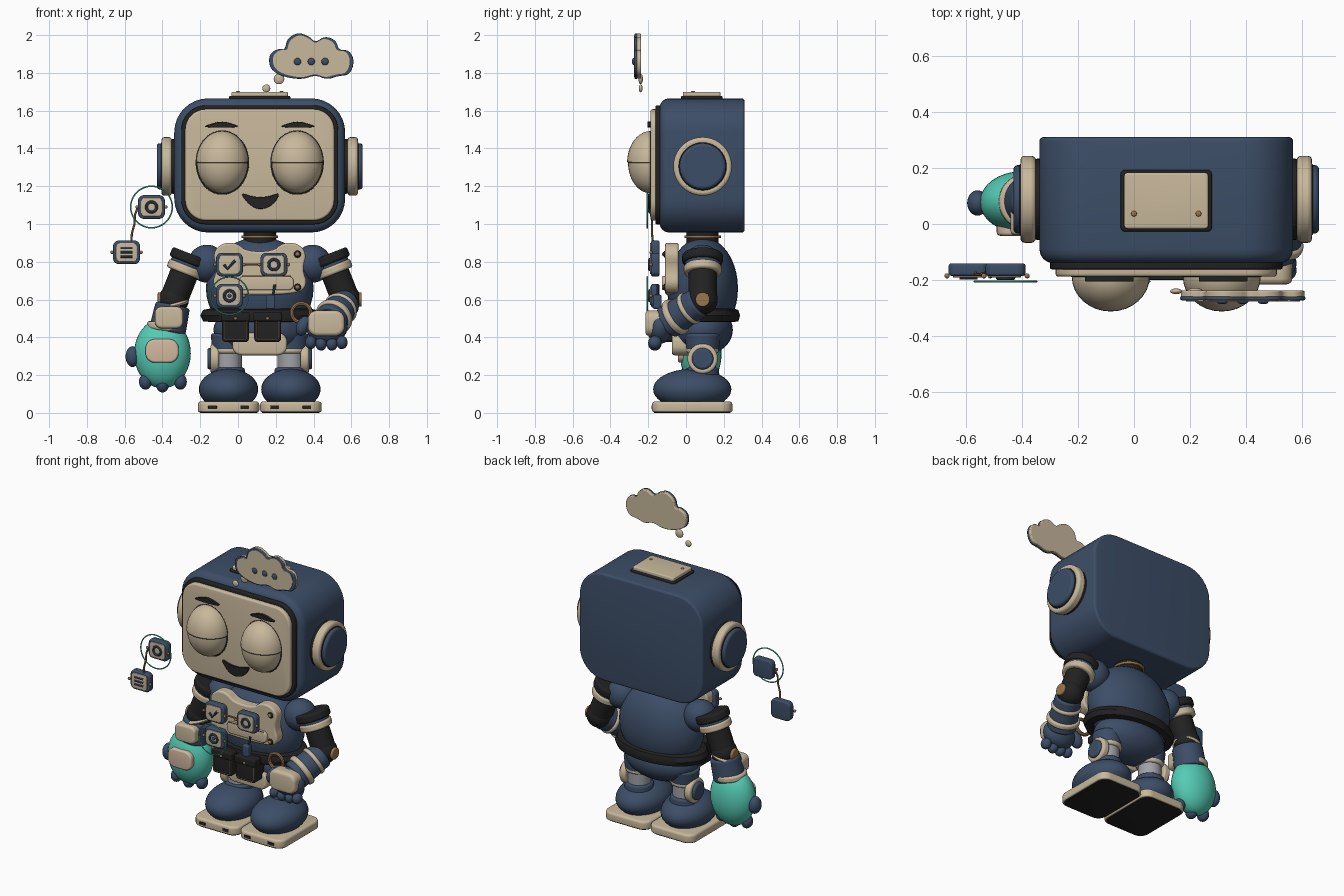
import bpy, bmesh, math
from mathutils import Vector, Matrix

if "Cube" in bpy.data.objects:
    bpy.data.objects.remove(bpy.data.objects["Cube"], do_unlink=True)

CX, CY = 0.115, 0.088      # body axis
made = []


def paint(name, rgb):
    m = bpy.data.materials.new(name)
    m.use_nodes = True
    m.diffuse_color = (*rgb, 1)
    m.node_tree.nodes["Principled BSDF"].inputs["Base Color"].default_value = (*rgb, 1)
    return m


navy = paint("navy", (0.045, 0.075, 0.135))
cream = paint("cream", (0.58, 0.48, 0.33))
black = paint("black", (0.016, 0.016, 0.017))
gold = paint("gold", (0.32, 0.18, 0.07))
teal = paint("teal", (0.09, 0.6, 0.46))
grey = paint("grey", (0.35, 0.36, 0.39))
blush = paint("blush cream", (0.65, 0.48, 0.35))


def finish(name, bm, mat, bevel=0):
    bmesh.ops.recalc_face_normals(bm, faces=bm.faces)
    me = bpy.data.meshes.new(name)
    bm.to_mesh(me)
    bm.free()
    me.materials.append(mat)
    ob = bpy.data.objects.new(name, me)
    bpy.context.collection.objects.link(ob)
    if bevel:
        b = ob.modifiers.new("Bevel", "BEVEL")
        b.width, b.segments, b.limit_method = bevel, 3, "ANGLE"
        b.angle_limit = math.radians(40)
    made.append(ob)
    return ob


def ball(name, mat, loc, size, rot=0, upper=False):
    bm = bmesh.new()
    bmesh.ops.create_uvsphere(bm, u_segments=32, v_segments=20, radius=1)
    if upper:
        bmesh.ops.bisect_plane(bm, geom=bm.verts[:] + bm.edges[:] + bm.faces[:],
                               plane_co=(0, 0, 0.02), plane_no=(0, 0, 1), clear_inner=True)
    size = (size,) * 3 if isinstance(size, float) else size
    bm.transform(Matrix.Translation(loc) @ Matrix.Rotation(rot, 4, "Y") @ Matrix.Diagonal((*size, 1)))
    return finish(name, bm, mat)


def tube(name, mat, a, b, r1, r2=None, bevel=0.012):
    a, b = Vector(a), Vector(b)
    bm = bmesh.new()
    bmesh.ops.create_cone(bm, cap_ends=True, segments=40, radius1=r1, radius2=r2 or r1, depth=(b - a).length)
    turn = (b - a).to_track_quat("Z", "Y").to_matrix().to_4x4()
    bm.transform(Matrix.Translation((a + b) / 2) @ turn)
    return finish(name, bm, mat, bevel)


def rounded(w, h, r, n=8):
    r = max(r, 0.001)
    pts = []
    for k, (sx, sy) in enumerate(((1, 1), (-1, 1), (-1, -1), (1, -1))):
        for i in range(n + 1):
            t = (k + i / n) * math.pi / 2
            pts.append((sx * (w / 2 - r) + r * math.cos(t), sy * (h / 2 - r) + r * math.sin(t)))
    return pts


def slab(name, mat, c, w, h, r, lo, hi, b0=0.008, b1=0.008, axis="y"):
    """Rounded rectangle lofted from lo to hi along an axis, with rounded rims."""
    layers = []
    for i in range(5):
        t = i / 4 * math.pi / 2
        layers.append((lo + b0 * (1 - math.sin(t)), b0 * (1 - math.cos(t))))
    layers.sort()
    back = [(hi - b1 * (1 - math.sin(i * math.pi / 8)), b1 * (1 - math.cos(i * math.pi / 8))) for i in range(5)]
    layers = [(lo + b0 * (1 - math.cos(i * math.pi / 8)), b0 * (1 - math.sin(i * math.pi / 8))) for i in range(5)]
    layers += [(hi - b1 * (1 - math.sin(i * math.pi / 8)), b1 * (1 - math.cos(i * math.pi / 8))) for i in range(5)]
    bm, loops = bmesh.new(), []
    for d, inset in layers:
        ring = rounded(w - 2 * inset, h - 2 * inset, r - inset)
        loops.append([bm.verts.new((c[0] + u, d, c[1] + v) if axis == "y" else (c[0] + u, c[1] + v, d))
                      for u, v in ring])
    for p, q in zip(loops, loops[1:]):
        for i in range(len(p)):
            j = (i + 1) % len(p)
            bm.faces.new((p[i], p[j], q[j], q[i]))
    bm.faces.new(loops[0])
    bm.faces.new(loops[-1])
    return finish(name, bm, mat)


def prism(name, mat, c, pts, lo, hi, k=1.0, smooth=2, sx=1, bevel=0.005):
    """Free outline, corner-cut until soft, extruded along y."""
    for _ in range(smooth):
        pts = [(p[0] * (1 - f) + q[0] * f, p[1] * (1 - f) + q[1] * f)
               for p, q in zip(pts, pts[1:] + pts[:1]) for f in (0.25, 0.75)]
    bm = bmesh.new()
    f = bm.faces.new([bm.verts.new((c[0] + sx * k * x, lo, c[1] + k * z)) for x, z in pts])
    new = bmesh.ops.extrude_face_region(bm, geom=[f])["geom"]
    bmesh.ops.translate(bm, vec=(0, hi - lo, 0), verts=[v for v in new if isinstance(v, bmesh.types.BMVert)])
    return finish(name, bm, mat, bevel)


def wire(name, mat, pts, r, closed=False):
    cu = bpy.data.curves.new(name, "CURVE")
    cu.dimensions, cu.bevel_depth, cu.bevel_resolution = "3D", r, 2
    sp = cu.splines.new("POLY")
    sp.points.add(len(pts) - 1)
    for p, co in zip(sp.points, pts):
        p.co = (*co, 1)
    sp.use_cyclic_u = closed
    cu.materials.append(mat)
    ob = bpy.data.objects.new(name, cu)
    bpy.context.collection.objects.link(ob)
    made.append(ob)
    return ob


def hoop(name, mat, c, R, r):
    arc = [i / 40 * math.tau for i in range(40)]
    return wire(name, mat, [(c[0] + R * math.cos(t), c[1], c[2] + R * math.sin(t)) for t in arc], r, True)


# Head and face
slab("head", navy, (CX, 1.31), 0.905, 0.71, 0.18, -0.14, 0.31, 0.05, 0.015)
slab("face_gasket", black, (CX, 1.313), 0.83, 0.63, 0.13, -0.162, -0.1)
slab("face_plate", cream, (CX, 1.313), 0.79, 0.59, 0.11, -0.188, -0.14, 0.012)
slab("crown_gasket", black, (CX, 0.083), 0.325, 0.22, 0.015, 1.65, 1.678, axis="z")
slab("crown_plate", cream, (CX, 0.083), 0.3, 0.2, 0.012, 1.66, 1.7, axis="z")
for s in (-1, 1):
    ex = CX + s * 0.198
    ball("crown_screw", gold, (CX + s * 0.115, 0.037, 1.7), (0.01, 0.01, 0.005))
    ball("eye_rim", black, (ex, -0.187, 1.325), (0.143, 0.012, 0.171))
    ball("eyeball", cream, (ex, -0.187, 1.325), (0.135, 0.12, 0.163))
    ball("eyelid", cream, (ex, -0.187, 1.325), (0.139, 0.125, 0.167), upper=True)
    ball("lid_line", black, (ex, -0.187, 1.325), (0.139, 0.125, 0.006))
    prism("eyebrow", black, (ex + s * 0.005, 1.522),
          [(-.11, -.012), (-.05, .01), (0, .022), (.05, .012), (.11, -.012)], -0.205, -0.185, smooth=2, sx=-s)
    # Ears
    for nm, m, a, b, r in (("ear_gasket", black, .43, .475, .145), ("ear_ring", cream, .465, .52, .155),
                           ("ear_groove", black, .5, .525, .13), ("ear_cap", navy, .51, .545, .122)):
        tube(nm, m, (CX + s * a, CY, 1.305), (CX + s * b, CY, 1.305), r, bevel=0.015)
prism("mouth", black, (0.118, 1.125), [(-.11, .045), (-.04, .018), (.04, .018), (.11, .045),
      (.07, -.025), (0, -.052), (-.06, -.025)], -0.2, -0.18)

# Thought cloud
cloud = [(-.15, -.1), (-.22, -.06), (-.225, .02), (-.17, .05), (-.14, .04), (-.13, .1), (-.07, .135),
         (-.01, .11), (.02, .08), (.07, .115), (.13, .09), (.14, .04), (.2, .04), (.225, -.02), (.2, -.09),
         (.14, -.095), (.08, -.115), (.02, -.09), (-.05, -.115)]
prism("cloud_back", cream, (0.39, 1.88), cloud, -0.262, -0.238)
prism("cloud_outline", navy, (0.39, 1.88), cloud, -0.272, -0.258, 1.01)
prism("cloud_front", cream, (0.39, 1.88), cloud, -0.276, -0.265, 0.92, bevel=0)
for i in (-1, 0, 1):
    ball("cloud_dot", navy, (0.388 + i * 0.073, -0.277, 1.86), (0.019, 0.009, 0.019))
ball("large_bubble", cream, (0.217, -0.24, 1.768), (0.028, 0.012, 0.028))
ball("small_bubble", cream, (0.15, -0.24, 1.718), (0.021, 0.01, 0.021))

# Neck and body
tube("neck", black, (CX, CY, 0.88), (CX, CY, 0.97), 0.085)
tube("neck_ring", gold, (CX, CY, 0.925), (CX, CY, 0.94), 0.097, bevel=0.005)
ball("torso", navy, (CX, CY, 0.66), (0.285, 0.187, 0.27))
ball("pelvis", navy, (CX, CY, 0.44), (0.245, 0.16, 0.135))
bm = bmesh.new()
belt_profile = [(.25, .48), (.3, .485), (.315, .515), (.3, .545), (.25, .555)]
rows = [[bm.verts.new((CX + r * math.cos(t), CY + 0.63 * r * math.sin(t), z)) for r, z in belt_profile]
        for t in (i / 48 * math.tau for i in range(48))]
for p, q in zip(rows, rows[1:] + rows[:1]):
    for i in range(5):
        bm.faces.new((p[i], q[i], q[(i + 1) % 5], p[(i + 1) % 5]))
finish("belt", bm, black)
slab("pelvis_panel", cream, (CX, 0.365), 0.29, 0.12, 0.05, -0.075, 0.02, 0.015)

# Chest plate with its trim
half = [(.07, .855), (.12, .9), (.2, .9), (.25, .845), (.225, .76), (.255, .68), (.2, .625)]
plate = [(x, z - 0.76) for x, z in half] + [(-x, z - 0.76) for x, z in reversed(half)]
prism("chest_plate", cream, (CX, 0.76), plate, -0.11, -0.04, bevel=0.01)
slab("chest_bar", cream, (0.15, 0.687), 0.29, 0.075, 0.03, -0.128, -0.1)
wire("chest_seam", gold, [(0.02, -0.13, 0.725), (0.28, -0.13, 0.725)], 0.003)
for z in (0.84, 0.665):
    ball("chest_washer", black, (0.315, -0.11, z), (0.019, 0.01, 0.019))
    ball("chest_screw", gold, (0.315, -0.115, z), (0.012, 0.012, 0.012))


# Badges
def badge(x, z, icon, halo=0):
    slab("badge_case", navy, (x, z), 0.142, 0.125, 0.03, -0.185, -0.14, 0.01, 0.01)
    slab("badge_face", cream, (x, z), 0.112, 0.1, 0.022, -0.191, -0.18, 0.004)
    y = -0.192
    if icon == "ring":
        hoop("badge_ring", navy, (x, y, z), 0.027, 0.008)
    elif icon == "tick":
        wire("badge_tick", navy, [(x - .03, y, z), (x - .01, y, z - .022), (x + .03, y, z + .022)], 0.008)
    else:
        for i in (-1, 0, 1):
            wire("badge_line", navy, [(x - .032, y, z + i * .023), (x + .032, y, z + i * .023)], 0.006)
    if halo:
        hoop("badge_halo", teal, (x, -0.205, z), halo, 0.004)
    for s in (-1, 1):
        ball("badge_stud", gold, (x + s * 0.077, -0.185, z), 0.009)


badge(-0.045, 0.785, "tick")
badge(0.19, 0.785, "ring")
badge(-0.045, 0.62, "ring", 0.1)
ball("badge_dot", navy, (-0.045, -0.192, 0.62), (0.01, 0.006, 0.01))
badge(-0.458, 1.09, "ring", 0.11)
badge(-0.59, 0.85, "lines")
wire("badge_link", gold, [(0.02, -0.165, 0.785), (0.13, -0.165, 0.785)], 0.006)
wire("badge_cord", gold, [(-.53, -.175, 1.09), (-.545, -.18, 1.05), (-.548, -.18, 1.0),
                          (-.562, -.18, .95), (-.565, -.175, .9)], 0.006)

# Pouches and belt tools
for x in (-0.013, 0.157):
    slab("pouch", black, (x, 0.452), 0.142, 0.155, 0.02, -0.15, -0.04, 0.012)
    slab("pouch_flap", black, (x, 0.51), 0.15, 0.05, 0.012, -0.158, -0.06)
    wire("pouch_stitch", gold, [(x + u, -0.151, 0.452 + v) for u, v in rounded(0.12, 0.13, 0.015, 3)], 0.0025, True)
    ball("pouch_button", gold, (x, -0.159, 0.5), 0.009)
slab("belt_radio", navy, (0.172, 0.588), 0.05, 0.075, 0.01, -0.175, -0.13)
wire("radio_aerial", navy, [(0.185, -0.15, 0.62), (0.195, -0.15, 0.68)], 0.007)
hoop("belt_hoop", gold, (0.335, -0.08, 0.53), 0.05, 0.011)

# Legs and boots
for s in (-1, 1):
    x = CX + s * 0.165
    tube("thigh", navy, (x, CY, 0.33), (x, CY, 0.42), 0.085, 0.095)
    tube("knee_band", cream, (x, CY, 0.315), (x, CY, 0.35), 0.085)
    tube("shin", grey, (x, CY, 0.2), (x, CY, 0.33), 0.07)
    tube("knee_washer", cream, (x + s * 0.05, CY, 0.287), (x + s * 0.095, CY, 0.287), 0.08)
    tube("knee_cap", navy, (x + s * 0.06, CY, 0.287), (x + s * 0.112, CY, 0.287), 0.057)
    tube("boot_collar", navy, (x, CY, 0.19), (x, CY, 0.24), 0.09, 0.085)
    ball("boot", navy, (x, 0.033, 0.125), (0.157, 0.207, 0.108))
    slab("sole", cream, (x, 0.033), 0.325, 0.425, 0.06, 0.005, 0.06, 0.008, 0.015, "z")
    slab("tread", black, (x, 0.033), 0.305, 0.405, 0.055, 0, 0.02, 0.002, 0.002, "z")
    for u in (-0.085, 0.085):
        slab("sole_slit", black, (x + u, 0.03), 0.045, 0.018, 0.003, -0.183, -0.17, 0.001, 0.001)

    # Shoulder, upper arm and elbow
    ball("shoulder_ball", navy, (CX + s * 0.28, CY, 0.79), 0.1)
    top, low = Vector((CX + s * 0.36, CY, 0.84)), Vector((CX + s * 0.455, CY, 0.6))
    for nm, m, a, b, r in (("shoulder_cap", black, 0, .2, .108), ("shoulder_core", navy, .15, .3, .092),
                           ("shoulder_band", cream, .25, .43, .1), ("upper_arm", black, .3, 1, .075)):
        tube(nm, m, top.lerp(low, a), top.lerp(low, b), r)
    ball("elbow", black, low, 0.08)
    tube("elbow_disc", gold, low, low + Vector((s * 0.085, 0, 0)), 0.038, bevel=0.006)

# Right forearm and teal mitten
tube("right_elbow_band", cream, (-.345, .085, .565), (-.35, .083, .585), 0.09)
tube("right_sleeve", navy, (-.345, .085, .57), (-.375, .08, .43), 0.092, 0.098)
slab("right_cuff_pad", cream, (-0.365, 0.505), 0.15, 0.115, 0.035, -0.04, 0.05, 0.015)
tube("mitten_cuff", cream, (-.38, .08, .475), (-.385, .08, .435), 0.1)
ball("mitten", teal, (-0.4, 0.078, 0.315), (0.15, 0.11, 0.185))
slab("mitten_pad", blush, (-0.402, 0.328), 0.175, 0.125, 0.05, -0.042, 0.03, 0.012)
ball("right_thumb", navy, (-0.558, 0.075, 0.298), (0.037, 0.045, 0.055))
for x, z in ((-.49, .165), (-.4, .15), (-.305, .165)):
    ball("right_finger", navy, (x, 0.06, z), (0.034, 0.04, 0.042))

# Left forearm and hand
elbow, wrist = Vector((0.57, CY - 0.02, 0.585)), Vector((0.485, -0.1, 0.48))
tube("left_forearm", navy, elbow, wrist, 0.08, 0.092)
tube("left_elbow_band", cream, elbow.lerp(wrist, 0.25), elbow.lerp(wrist, 0.38), 0.092)
tube("left_cuff", cream, elbow.lerp(wrist, 0.65), elbow.lerp(wrist, 0.82), 0.102)
ball("left_palm", navy, (0.47, -0.14, 0.455), (0.11, 0.07, 0.09))
slab("left_hand_pad", cream, (0.467, 0.475), 0.195, 0.135, 0.05, -0.215, -0.13, 0.02)
for i, x in enumerate((.385, .44, .497, .55)):
    ball("left_finger", navy, (x, -0.165, 0.365 + 0.008 * (i in (0, 3))), (0.03, 0.035, 0.035))
ball("left_thumb", navy, (0.345, -0.13, 0.46), (0.035, 0.04, 0.055), 0.4)

# Mesh conversion of wires and smooth shading
bpy.ops.object.select_all(action="DESELECT")
for ob in made:
    if ob.type == "CURVE":
        ob.select_set(True)
        bpy.context.view_layer.objects.active = ob
bpy.ops.object.convert(target="MESH")
for ob in made:
    ob.select_set(True)
bpy.ops.object.shade_smooth_by_angle(angle=math.radians(40))
bpy.ops.object.select_all(action="DESELECT")
